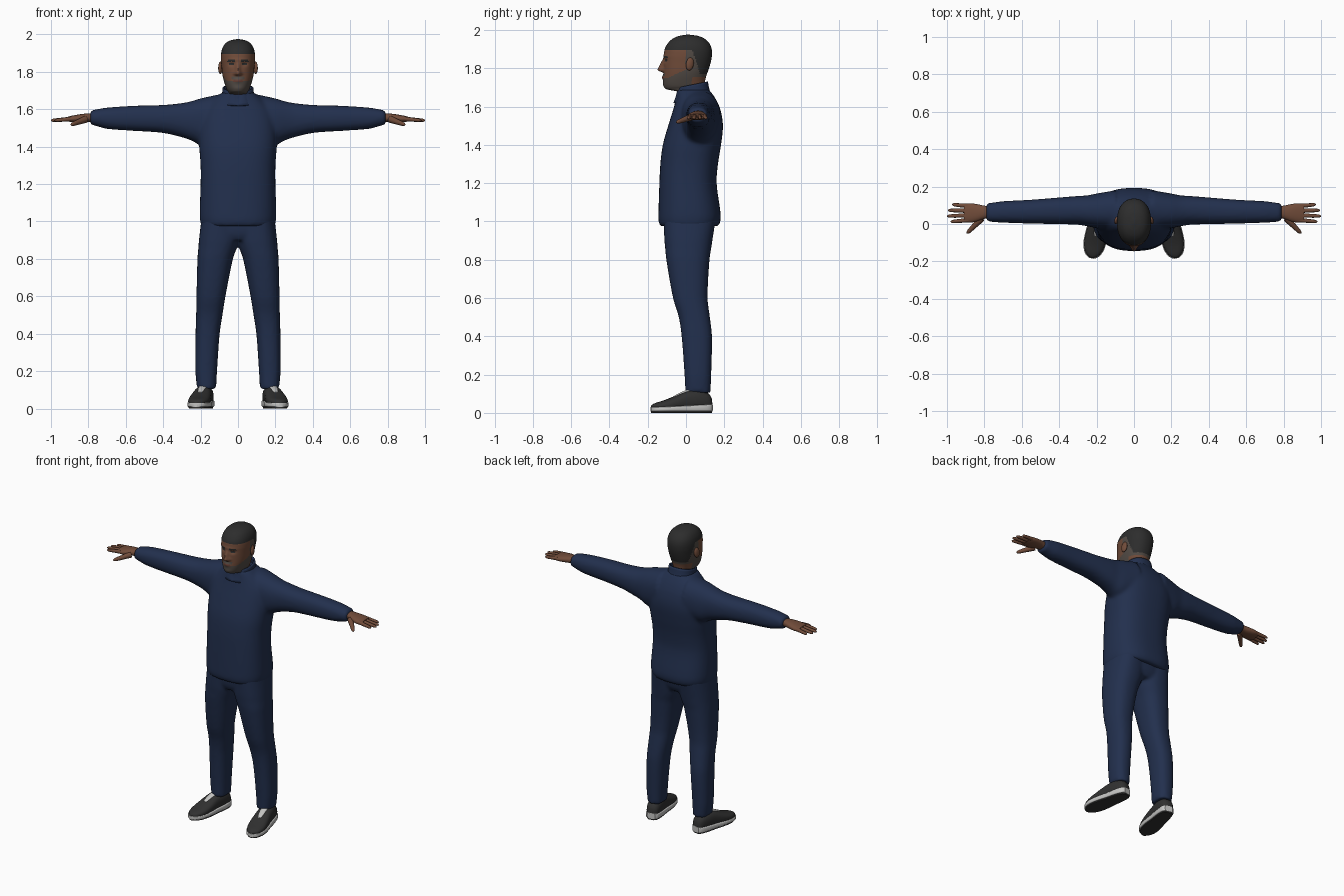
import bpy, bmesh, math
from mathutils import Vector, Matrix

if "Cube" in bpy.data.objects:
    bpy.data.objects.remove(bpy.data.objects["Cube"])


def material(name, rgb):
    m = bpy.data.materials.new(name)
    m.diffuse_color = (*rgb, 1)
    m.use_nodes = True
    m.node_tree.nodes["Principled BSDF"].inputs["Base Color"].default_value = m.diffuse_color
    return m


NAVY = material("navy cloth", (0.016, 0.029, 0.075))
SKIN = material("brown skin", (0.165, 0.072, 0.042))
HAIR = material("black hair", (0.026, 0.026, 0.026))
BEARD = material("grey stubble", (0.085, 0.07, 0.06))
LIP = material("lips", (0.13, 0.05, 0.036))
SHOE = material("charcoal shoe", (0.03, 0.03, 0.03))
WHITE = material("off white", (0.55, 0.55, 0.54))


# ---------- helpers ----------
def smooth_keys(keys, sub):
    """Hermite interpolation of key sections; the first number is the position."""
    def slope(i, c):
        a, b = keys[max(i - 1, 0)], keys[min(i + 1, len(keys) - 1)]
        return (b[c] - a[c]) / (b[0] - a[0])
    out = []
    for i in range(len(keys) - 1):
        a, b = keys[i], keys[i + 1]
        h = b[0] - a[0]
        for k in range(sub):
            t = k / sub
            row = [a[0] + h * t]
            for c in range(1, len(a)):
                row.append((2*t**3 - 3*t*t + 1) * a[c] + (t**3 - 2*t*t + t) * h * slope(i, c)
                           + (3*t*t - 2*t**3) * b[c] + (t**3 - t*t) * h * slope(i + 1, c))
            out.append(row)
    return out + [list(keys[-1])]


def loft(bm, keys, axis="z", n=32, e=2.3, sub=4, sx=1, matrix=None, cap=True):
    """Skin superellipse sections (pos, u0, u1, v0, v1) along x or z."""
    rings = []
    for p, u0, u1, v0, v1 in smooth_keys(keys, sub):
        ring = []
        for k in range(n):
            a = 2 * math.pi * k / n
            c, s = math.cos(a), math.sin(a)
            u = (u0 + u1) / 2 + (u1 - u0) / 2 * math.copysign(abs(c) ** (2 / e), c)
            v = (v0 + v1) / 2 + (v1 - v0) / 2 * math.copysign(abs(s) ** (2 / e), s)
            co = Vector((u, v, p)) if axis == "z" else Vector((p, u, v))
            if matrix:
                co = matrix @ co
            co.x *= sx
            ring.append(bm.verts.new(co))
        rings.append(ring)
    for r0, r1 in zip(rings, rings[1:]):
        for k in range(n):
            j = (k + 1) % n
            bm.faces.new((r0[k], r0[j], r1[j], r1[k]))
    if cap:
        bm.faces.new(rings[0])
        bm.faces.new(rings[-1])


def finish(bm, name, mats, sharp=55, voxel=None):
    bmesh.ops.recalc_face_normals(bm, faces=bm.faces)
    me = bpy.data.meshes.new(name)
    bm.to_mesh(me)
    bm.free()
    for m in mats:
        me.materials.append(m)
    me.shade_smooth()
    me.set_sharp_from_angle(angle=math.radians(sharp))
    ob = bpy.data.objects.new(name, me)
    bpy.context.collection.objects.link(ob)
    if voxel:  # fuse overlapping volumes into one soft garment
        r = ob.modifiers.new("fuse", "REMESH")
        r.mode, r.voxel_size, r.use_smooth_shade = "VOXEL", voxel, True
        s = ob.modifiers.new("soften", "SMOOTH")
        s.factor, s.iterations = 0.5, 5
    return ob


def sym(rows):
    """(z, half width, front, back) -> section rows."""
    return [(z, -w, w, f, b) for z, w, f, b in rows]


# ---------- jacket: body and sleeves ----------
bm = bmesh.new()
loft(bm, sym([(0.975, .195, -.135, .168), (1.0, .202, -.143, .18), (1.04, .205, -.144, .181),
              (1.2, .2, -.139, .16), (1.3, .2, -.134, .167), (1.4, .207, -.121, .183),
              (1.5, .207, -.093, .193), (1.58, .19, -.068, .181), (1.64, .145, -.052, .155),
              (1.69, .085, -.045, .12)]), n=48, e=2.5)
for sx in (1, -1):
    loft(bm, [(.1, -.03, .18, 1.42, 1.68), (.2, -.022, .163, 1.41, 1.658), (.25, -.012, .153, 1.433, 1.643),
              (.3, -.004, .15, 1.45, 1.633), (.4, -.001, .142, 1.473, 1.623), (.55, .002, .13, 1.484, 1.619),
              (.7, .007, .122, 1.495, 1.609), (.76, .011, .114, 1.511, 1.599),
              (.79, .015, .11, 1.518, 1.592)], "x", sx=sx)
finish(bm, "jacket", [NAVY], voxel=0.011)

# stand-up collar, higher at the back with a notch at the front
bm = bmesh.new()
loft(bm, sym([(1.62, .1, -.066, .14), (1.67, .086, -.052, .122), (1.7, .082, -.046, .114)]),
     n=48, sub=3, cap=False)
for v in bm.verts:
    t = (v.co.z - 1.62) / .08
    v.co.z += t * (.2 * v.co.y - .035 * math.exp(-(v.co.x / .016) ** 2) * (v.co.y < 0) + .008)
collar = finish(bm, "collar", [NAVY])
collar.modifiers.new("thickness", "SOLIDIFY").thickness = 0.01

# ---------- trousers ----------
bm = bmesh.new()
loft(bm, sym([(.9, .13, -.095, .12), (.94, .17, -.11, .14), (1.03, .185, -.115, .155)]), n=40, e=2.5)
for sx in (1, -1):
    loft(bm, [(.105, .117, .219, -.003, .128), (.2, .112, .228, -.008, .132), (.4, .098, .227, -.023, .136),
              (.5, .083, .224, -.038, .125), (.6, .067, .222, -.068, .113), (.8, .027, .217, -.103, .123),
              (.86, .006, .212, -.109, .132), (.9, -.004, .209, -.113, .138),
              (1.02, -.004, .195, -.118, .157)], sx=sx, n=32, e=2.4)
finish(bm, "trousers", [NAVY], voxel=0.0105)

# ---------- head and neck ----------
bm = bmesh.new()
loft(bm, sym([(1.6, .062, -.03, .1), (1.675, .06, -.035, .098), (1.69, .052, -.1, .098),
              (1.705, .06, -.114, .098), (1.73, .069, -.119, .099), (1.76, .078, -.118, .106),
              (1.79, .084, -.117, .117), (1.83, .088, -.117, .129), (1.865, .091, -.115, .135),
              (1.9, .09, -.111, .134), (1.93, .082, -.095, .122), (1.955, .064, -.068, .096),
              (1.969, .038, -.035, .062), (1.975, .006, 0, .02)]), n=96, e=2.25, sub=6)


def bump(v, centre, width):
    return math.exp(-((v - centre) / width) ** 2)


for v in bm.verts:  # nose, eye sockets, brow, lips and chin
    x, y, z = v.co
    if y < -.05:
        ramp = max(0, min(1, (1.856 - z) / .06, (z - 1.777) / .01))
        d = -.031 * ramp * bump(x, 0, .011 + .007 * bump(z, 1.79, .015))
        d += .009 * bump(abs(x), .034, .016) * bump(z, 1.842, .011)
        d -= .004 * bump(z, 1.863, .009) * bump(x, 0, .06)
        d -= .007 * bump(x, 0, .022) * bump(z, 1.753, .012)
        d -= .003 * bump(x, 0, .025) * bump(z, 1.708, .014)
        v.co.y += d

for f in bm.faces:  # hair, stubble, lips, brows and eyes by region
    x, y, z = f.calc_center_median()
    ax = abs(x)
    hairline = 1.892 if y < .035 else max(1.768, 1.892 - (y - .035) * 3.2)
    if z > hairline:
        f.material_index = 1
    elif y > 0 and z > 1.755:
        f.material_index = 2
    elif y < -.08 and ax < .025 and 1.747 < z < 1.761:
        f.material_index = 3
    elif y <= .03 and 1.683 < z < 1.748 + max(0, y + .1) * .45:
        f.material_index = 2
    elif y < -.08 and ax < .034 and 1.761 <= z < 1.774:
        f.material_index = 2
    elif y < -.06 and .015 < ax < .056 and abs(z - 1.861 + abs(ax - .036) * .12) < .0045:
        f.material_index = 1
    elif y < -.06 and .023 < ax < .046 and abs(z - 1.842) < .0035:
        f.material_index = 1
finish(bm, "head", [SKIN, HAIR, BEARD, LIP], 80)

# ears
bm = bmesh.new()
for sx in (1, -1):
    m = (Matrix.Translation((sx * .094, .02, 1.822)) @ Matrix.Rotation(sx * .25, 4, "Z")
         @ Matrix.Rotation(-.15, 4, "X") @ Matrix.Diagonal((.011, .021, .034, 1)))
    bmesh.ops.create_uvsphere(bm, u_segments=16, v_segments=10, radius=1, matrix=m)
finish(bm, "ears", [SKIN], 80)

# ---------- hands ----------
def digit(bm, p, q, r0, r1, sx):
    p, q = Vector(p), Vector(q)
    d = q - p
    m = Matrix.Translation(p) @ Vector((1, 0, 0)).rotation_difference(d).to_matrix().to_4x4()
    rows = [(t * d.length, (r0 + (r1 - r0) * t) * k) for t, k in
            ((0, 1), (.45, 1), (.8, 1), (.93, .85), (1, .3))]
    loft(bm, [(s, -r, r, -r, r) for s, r in rows], "x", n=12, e=2, sub=2, sx=sx, matrix=m)


bm = bmesh.new()
for sx in (1, -1):
    loft(bm, [(.76, .035, .093, 1.53, 1.578), (.8, .028, .098, 1.533, 1.578), (.84, .014, .106, 1.53, 1.574),
              (.88, .007, .111, 1.53, 1.567), (.91, .012, .106, 1.535, 1.561)], "x", n=24, sx=sx)
    for y, tip_y, tip in ((.021, .012, .98), (.046, .042, 1.0), (.071, .073, .995), (.096, .104, .972)):
        digit(bm, (.885, y, 1.549), (tip, tip_y, 1.54), .0125, .0085, sx)
    digit(bm, (.815, .03, 1.546), (.893, -.05, 1.517), .019, .0095, sx)
finish(bm, "hands", [SKIN], 70)

# ---------- shoes ----------
PLAN = [(0, .022, .075), (.015, .037, .1), (.07, .047, .12), (.13, .05, .115), (.19, .056, .09),
        (.25, .055, .066), (.29, .042, .054), (.31, .026, .046), (.32, .008, .038)]
turn = Matrix.Translation((.165, .133, 0)) @ Matrix.Rotation(math.atan2(-.31, .06), 4, "Z")
upper, sole, tread, tongue = (bmesh.new() for _ in range(4))
for sx in (1, -1):
    loft(upper, [(s, -w, w, .012, h) for s, w, h in PLAN], "x", 28, 2.5, 3, sx, turn)
    loft(sole, [(s * 1.015 - .002, -w - .004, w + .004, .008, .046 - .05 * s) for s, w, h in PLAN],
         "x", 28, 7, 3, sx, turn)
    loft(tread, [(s, -w + .003, w - .003, 0, .012) for s, w, h in PLAN], "x", 28, 8, 3, sx, turn)
    loft(tongue, [(.09, -.022, .022, .1, .133), (.13, -.021, .021, .09, .121),
                  (.17, -.018, .018, .07, .104), (.2, -.012, .012, .06, .088)], "x", 16, 3, 3, sx, turn)
finish(upper, "shoe_uppers", [SHOE])
finish(sole, "shoe_soles", [WHITE], 40)
finish(tread, "shoe_treads", [SHOE], 40)
finish(tongue, "shoe_tongues", [WHITE], 50)
